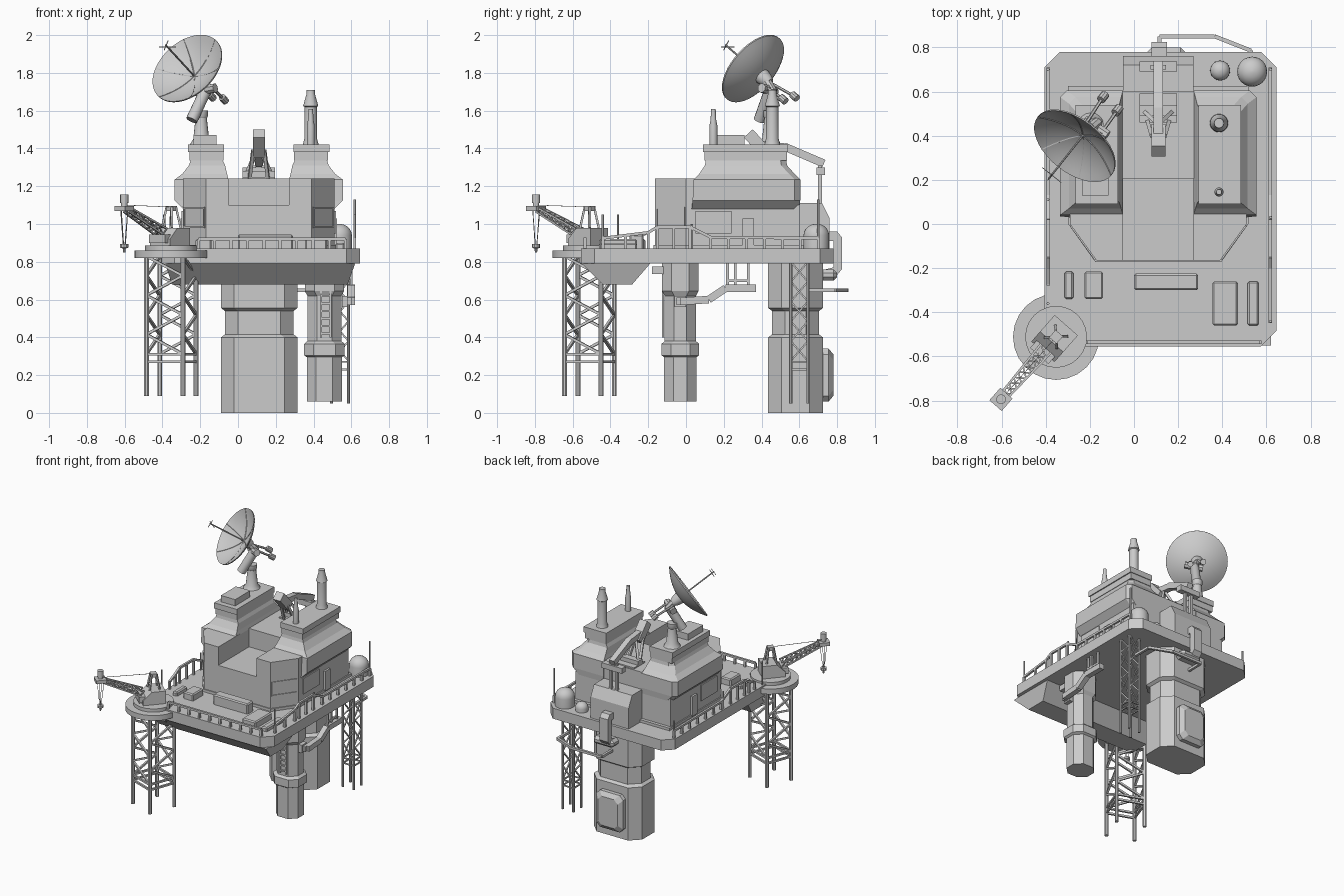
import bpy, bmesh, math
from mathutils import Vector as V, Matrix

if "Cube" in bpy.data.objects:
    bpy.data.objects.remove(bpy.data.objects["Cube"])

I = Matrix.Identity(4)
CX = 0.11  # symmetry line of the superstructure

def finish(name, bm, smooth=False):
    bmesh.ops.recalc_face_normals(bm, faces=bm.faces)
    me = bpy.data.meshes.new(name)
    bm.to_mesh(me); bm.free()
    ob = bpy.data.objects.new(name, me)
    bpy.context.collection.objects.link(ob)
    if smooth:
        bpy.ops.object.select_all(action='DESELECT')
        ob.select_set(True)
        bpy.context.view_layer.objects.active = ob
        bpy.ops.object.shade_smooth_by_angle(angle=math.radians(35))
    return ob

def loft(name, rings, M=I, smooth=False, caps=True):
    bm = bmesh.new()
    vs = [[bm.verts.new(M @ V(p)) for p in r] for r in rings]
    n = len(rings[0])
    for a, b in zip(vs, vs[1:]):
        for i in range(n):
            bm.faces.new((a[i], a[(i+1) % n], b[(i+1) % n], b[i]))
    if caps:
        bm.faces.new(vs[0]); bm.faces.new(vs[-1])
    return finish(name, bm, smooth)

def prism(name, pts, z0, z1, M=I):
    return loft(name, [[(x, y, z) for x, y in pts] for z in (z0, z1)], M)

def cham(x0, x1, y0, y1, c):
    return [(x0+c, y0), (x1-c, y0), (x1, y0+c), (x1, y1-c), (x1-c, y1), (x0+c, y1), (x0, y1-c), (x0, y0+c)]

def rect(x0, x1, y0, y1):
    return [(x0, y0), (x1, y0), (x1, y1), (x0, y1)]

def box(name, x0, x1, y0, y1, z0, z1, M=I, bevel=0):
    ob = prism(name, rect(x0, x1, y0, y1), z0, z1, M)
    if bevel:
        m = ob.modifiers.new("bevel", 'BEVEL'); m.width = bevel; m.segments = 1
    return ob

def lathe(name, c, prof, n=24, M=I, caps=True):
    rings = [[(c[0]+r*math.cos(2*math.pi*i/n), c[1]+r*math.sin(2*math.pi*i/n), c[2]+z) for i in range(n)] for r, z in prof]
    return loft(name, rings, M, True, caps)

def bars(name, segs, r, n=4, M=I):
    bm = bmesh.new()
    for p, q in segs:
        p, q = M @ V(p), M @ V(q)
        d = q - p
        rot = d.to_track_quat('Z', 'Y').to_matrix().to_4x4() @ Matrix.Rotation(math.pi/n, 4, 'Z')
        bmesh.ops.create_cone(bm, cap_ends=True, segments=n, radius1=r, radius2=r, depth=d.length,
                              matrix=Matrix.Translation((p+q)/2) @ rot)
    return finish(name, bm, n > 6)

def path(pts):
    return list(zip(pts, pts[1:]))

def truss(A, B, n, t0=0.0):
    """zigzag braces between matching chords A[i]-B[i]"""
    A, B = [V(a) for a in A], [V(b) for b in B]
    out, k = [], len(A)
    for i in range(k):
        j = (i+1) % k
        for s in range(n):
            u, w = t0+(1-t0)*s/n, t0+(1-t0)*(s+1)/n
            a, b = (i, j) if s % 2 else (j, i)
            out.append((A[a].lerp(B[a], u), A[b].lerp(B[b], w)))
    return out

# deck and front hull
prism("deck", cham(-.405, .645, -.555, .78, .07), .79, .87)
loft("front_hull", [[(x, y, .79) for x, y in rect(-.385, .62, -.55, -.19)],
                    [(x, y, .68) for x, y in rect(-.35, .58, -.44, -.285)]])

# columns
loft("main_column", [[(x, y, z) for x, y in cham(-.09+d, .315-d, .435+d, .725-d, .07)] for z, d in
     ((0, 0), (.40, 0), (.415, .02), (.54, .02), (.555, 0), (.80, 0))])
loft("column_back_panel", [[(x, y, z) for x, z in cham(.0+d, .225-d, .06+d, .34-d, .03)] for y, d in ((.72, 0), (.755, 0), (.78, .03))])
loft("small_column", [[(x, y, z) for x, y in cham(.35+d, .565-d, -.13+d, .07-d, .05)] for z, d in
     ((.06, .014), (.295, .014), (.305, 0), (.365, 0), (.38, .017), (.62, .017), (.645, .004), (.80, .004))])
bars("column_ladder", [((x, -.122, .40), (x, -.122, .67)) for x in (.44, .49)] +
     [((.44, -.122, .42+.04*i), (.49, -.122, .42+.04*i)) for i in range(7)], .007)
box("column_bracket", .40, .52, -.18, -.12, .735, .775)

# back-right lattice leg
def corners(cx, cy, r, a, z):
    return [(cx+r*math.cos(a+i*math.pi/2), cy+r*math.sin(a+i*math.pi/2), z) for i in range(4)]
def lattice(name, cx, cy, r, a, z0, z1, pr, n):
    A, B = corners(cx, cy, r, a, z0), corners(cx, cy, r, a, z1)
    bars(name+"_posts", list(zip(A, B)), pr, 8)
    rings = [(corners(cx, cy, r, a, z)[i], corners(cx, cy, r, a, z)[(i+1) % 4]) for z in (z0+.18, z0+.22) for i in range(4)]
    bars(name+"_braces", truss(A, B, n, .3)+rings, pr*.7)
lattice("rear_leg", .54, .60, .064, math.pi/4, .05, .80, .009, 5)
lattice("crane_leg", -.353, -.511, .145, math.radians(25), .09, .83, .014, 5)

# crane platform and crane
lathe("crane_platform", (-.353, -.511, 0), [(.195, .82), (.195, .86), (.14, .86), (.14, .885)], 24)
C = Matrix.Translation((-.353, -.511, 0)) @ Matrix.Rotation(math.atan2(-.75, -.66), 4, 'Z')
loft("crane_house", [[(x, y, z) for x, z in ((-.07, .88), (.09, .88), (.09, .92), (.03, .98), (-.07, .98))] for y in (-.07, .07)], C)
box("crane_counterweight", .07, .115, -.055, .055, .90, .945, C)
A = [(.07, s*.03, .93+t) for s, t in ((-1, 0), (1, 0), (1, .045), (-1, .045))]
B = [(.36, s*.018, 1.065+t) for s, t in ((-1, 0), (1, 0), (1, .025), (-1, .025))]
bars("crane_boom", list(zip(A, B)), .007, 4, C)
bars("crane_boom_braces", truss(A, B, 9), .005, 4, C)
box("boom_tip", .34, .415, -.037, .037, 1.07, 1.095, C)
lathe("boom_tip_winch", (.377, 0, 0), [(.017, 1.09), (.017, 1.11), (.022, 1.11), (.022, 1.155)], 12, C)
bars("crane_mast", [((x, y, .98), (x*.5, y*.5, 1.09)) for x in (-.035, .035) for y in (-.035, .035)], .008, 4, C)
box("crane_mast_head", -.022, .022, -.022, .022, 1.07, 1.095, C)
bars("crane_cables", [((0, 0, 1.09), (.37, 0, 1.10))] + [((.377, s*.025, 1.07), (.377, s*.008, .89)) for s in (-1, 1)] +
     [((.35, 0, 1.07), (.372, 0, .89)), ((.40, 0, 1.07), (.382, 0, .89))], .002, 4, C)
lathe("crane_hook", (.377, 0, 0), [(.006, .85), (.008, .87), (.022, .875), (.022, .893)], 10, C)

# superstructure
H = [(-.40, .6), (-.40, 0), (-.28, -.165), (.28, -.165), (.40, 0), (.40, .6)]
prism("house_base", [(CX+x, y) for x, y in H], .86, 1.10)
prism("house_skirt", [(CX+x*1.02, y*1.04) for x, y in H], .86, .89)
box("centre_block", CX-.161, CX+.161, .205, .6, 1.09, 1.24)
box("centre_hatch", CX-.085, CX+.085, .46, .59, 1.235, 1.25)
loft("rear_block", [[(x, y, z) for y, z in ((.59, .86), (.76, .86), (.76, 1.03), (.72, 1.11), (.59, 1.11))] for x in (CX-.16, CX+.16)])
for s, side in ((-1, "left"), (1, "right")):
    X = lambda u: CX+s*u
    prism(side+"_front_wing", [(X(.16), -.165), (X(.28), -.165), (X(.40), 0), (X(.40), .1), (X(.16), .1)], 1.095, 1.24)
    loft(side+"_tower", [[(X(a), y0, z), (X(b-.03), y0, z), (X(b), y0+.0, z), (X(b), y1-.03, z), (X(b-.03), y1, z), (X(a), y1, z)]
         for a, b, y0, y1, z in ((.16, .40, .03, .60, 1.08), (.16, .445, .035, .605, 1.125), (.16, .445, .04, .605, 1.235),
         (.168, .405, .07, .575, 1.265), (.178, .37, .10, .535, 1.31), (.192, .36, .105, .53, 1.34), (.192, .36, .105, .53, 1.385))])
    box(side+"_tower_band", *sorted((X(.187), X(.366))), .098, .535, 1.335, 1.385)
    box(side+"_tower_cap", *sorted((X(.183), X(.374))), .09, .54, 1.38, 1.422)
    P = Matrix.Translation((X(.34), -.0825, 0)) @ Matrix.Rotation(s*math.atan2(.165, .12), 4, 'Z')
    for z0, z1 in ((.98, .99), (1.08, 1.09)):
        box(side+"_window_frame", -.095, .095, -.006, .006, z0, z1, P)
    for x in (-.09, .09):
        box(side+"_window_frame_side", x-.005, x+.005, -.006, .006, .98, 1.09, P)
    box(side+"_side_panel", *sorted((X(.39), X(.408))), .05, .24, .95, 1.07)
    box(side+"_door", *sorted((X(.39), X(.415))), .30, .36, .88, 1.03)
box("left_tower_step", -.235, -.115, .13, .31, 1.42, 1.47)

# exhaust stacks on the right tower
lathe("large_stack", (.385, .457, 0), [(.042, 1.42), (.034, 1.45), (.032, 1.62), (.04, 1.625), (.036, 1.66), (.022, 1.665), (.022, 1.71)][:4] +
      [(.022, 1.69), (.022, 1.71)], 20)
lathe("small_stack", (.385, .145, 0), [(.021, 1.42), (.021, 1.52), (.015, 1.55), (.012, 1.61)], 12)

# dish antenna
rim = V((-.27, .352, 1.825)); n = V((-.515, -.65, .56)).normalized()
D = Matrix.Translation(rim) @ n.to_track_quat('Z', 'Y').to_matrix().to_4x4()
R, dep = .213, .075
curve = [(max(R*t/8, .001), dep*((t/8)**2-1)) for t in range(9)]
lathe("dish", (0, 0, 0), [(r, z-.008) for r, z in curve] + curve[::-1], 40, D)
bars("dish_ribs", [((a[0]*math.cos(k), a[0]*math.sin(k), a[1]), (b[0]*math.cos(k), b[0]*math.sin(k), b[1]))
     for k in [i*math.pi/3 for i in range(6)] for a, b in path(curve)], .003, 4, D)
bars("dish_feed", [((0, 0, -dep), (0, 0, .22))], .005, 8, D)
bars("dish_feed_cross", [((-.055, 0, .20), (.055, 0, .20)), ((0, -.03, .215), (0, .03, .215))], .0025, 4, D)
lathe("dish_hub", (0, 0, 0), [(.045, -.075), (.035, -.12), (.025, -.14)], 12, D)
lathe("dish_pedestal", (-.195, .445, 0), [(.06, 1.42), (.042, 1.45), (.03, 1.56), (.036, 1.57), (.036, 1.60)], 16)
bars("dish_arm", [((-.245, .39, 1.55), (-.165, .45, 1.72))], .032, 12)
bars("dish_yoke", [((-.225, .47, 1.70), (-.12, .40, 1.72)), ((-.2, .43, 1.75), (-.165, .46, 1.70))], .025, 8)
W = [(-.14, .575, 1.675), (-.075, .515, 1.66)]
bars("counterweight_rods", [((-.215, .46, 1.74), W[0]), ((-.15, .41, 1.735), W[1])], .008, 6)
bars("counterweights", [(V(w)-.02*n, V(w)+.02*n) for w in W], .02, 10)

# loading arm between the towers
bars("arm_post", [((CX+s*.025, .71, 1.08), (CX+s*.025, .71, 1.31)) for s in (-1, 1)], .014)
box("arm_pivot", CX-.085, CX+.085, .69, .735, 1.26, 1.30)
bars("arm_beam", [((CX, .73, 1.32), (CX, .52, 1.41)), ((CX, .53, 1.405), (CX, .40, 1.42))], .03)
bars("arm_head", [((CX, .43, 1.37), (CX, .33, 1.48))], .045)
bars("arm_struts", [((CX, .45, 1.41), (CX+s*.075, .52, 1.24)) for s in (-1, 1)] +
     [((CX+s*.03, .40, 1.39), (CX+s*.05, .47, 1.23)) for s in (-1, 1)], .012)
box("arm_foot", CX-.085, CX+.085, .49, .54, 1.235, 1.28)

# tanks and deck boxes
for nm, x, y, r, h in (("large_tank", .535, .69, .068, .94), ("small_tank", .39, .695, .045, .895)):
    lathe(nm, (x, y, 0), [(r, .86), (r, h)] + [(r*math.cos(t), h+r*.9*math.sin(t)) for t in (.3, .6, .9, 1.2, 1.5)], 24)
for x0, x1, y0, y1, h in ((0, .29, -.3, -.225, .945), (.355, .47, -.46, -.26, .92), (.515, .565, -.46, -.26, .90),
                          (-.225, -.14, -.34, -.215, .92), (-.315, -.275, -.34, -.215, .90)):
    box("deck_box", x0, x1, y0, y1, .86, h, I, .008)

# railings and deck masts
def rail(name, pts, step):
    segs, posts = path(pts), []
    for p, q in segs:
        k = max(1, round((V(q)-V(p)).length/step))
        posts += [(V((*V(p).lerp(V(q), i/k).xy, .865)), V(p).lerp(V(q), i/k)) for i in range(k+1)]
    bars(name, segs, .011)
    bars(name+"_posts", posts, .011)
rail("front_rail", [(-.21, -.535, .92), (.57, -.535, .92)], .085)
for x, nm in ((.618, "right_rail"), (-.388, "left_rail")):
    rail(nm, [(x, -.44 if x > 0 else -.27, .925), (x, -.20, .955), (x, -.15, .985), (x, .02, .985), (x, .13, .93), (x, .70, .925)], .1)
bars("deck_masts", [((x, y, .86), (x, y, h)) for x, y, h in ((.618, .70, 1.13), (.618, .03, 1.0), (.618, -.44, 1.05),
     (-.39, .70, 1.0), (-.39, .11, 1.0), (-.39, -.36, 1.05))], .007, 6)

# ducts and catwalks below and behind the deck
bars("side_duct", path([(.55, -.03, .59), (.60, -.03, .59), (.60, .12, .60), (.60, .21, .66), (.60, .37, .66)]), .028)
box("duct_port", .55, .58, -.06, 0, .56, .62)
bars("duct_hangers", [((.60, y, .66), (.60, y, .80)) for y in (.22, .26, .33)] + [((.60, .22, .70), (.60, .33, .70))], .010)
loft("back_duct", [[(x, y, z) for y, z in ((.74, .91), (.74, .96), (.80, .96), (.825, .93), (.825, .76), (.80, .73), (.70, .71), (.70, .75), (.78, .77), (.78, .91))]
     for x in (CX-.03, CX+.04)])
box("back_duct_base", CX-.05, CX+.12, .70, .80, .70, .76, I, .02)
bars("back_catwalk", path([(.115, .70, .65), (.115, .85, .65), (.365, .85, .65), (.53, .785, .65), (.53, .65, .65)]), .013)
